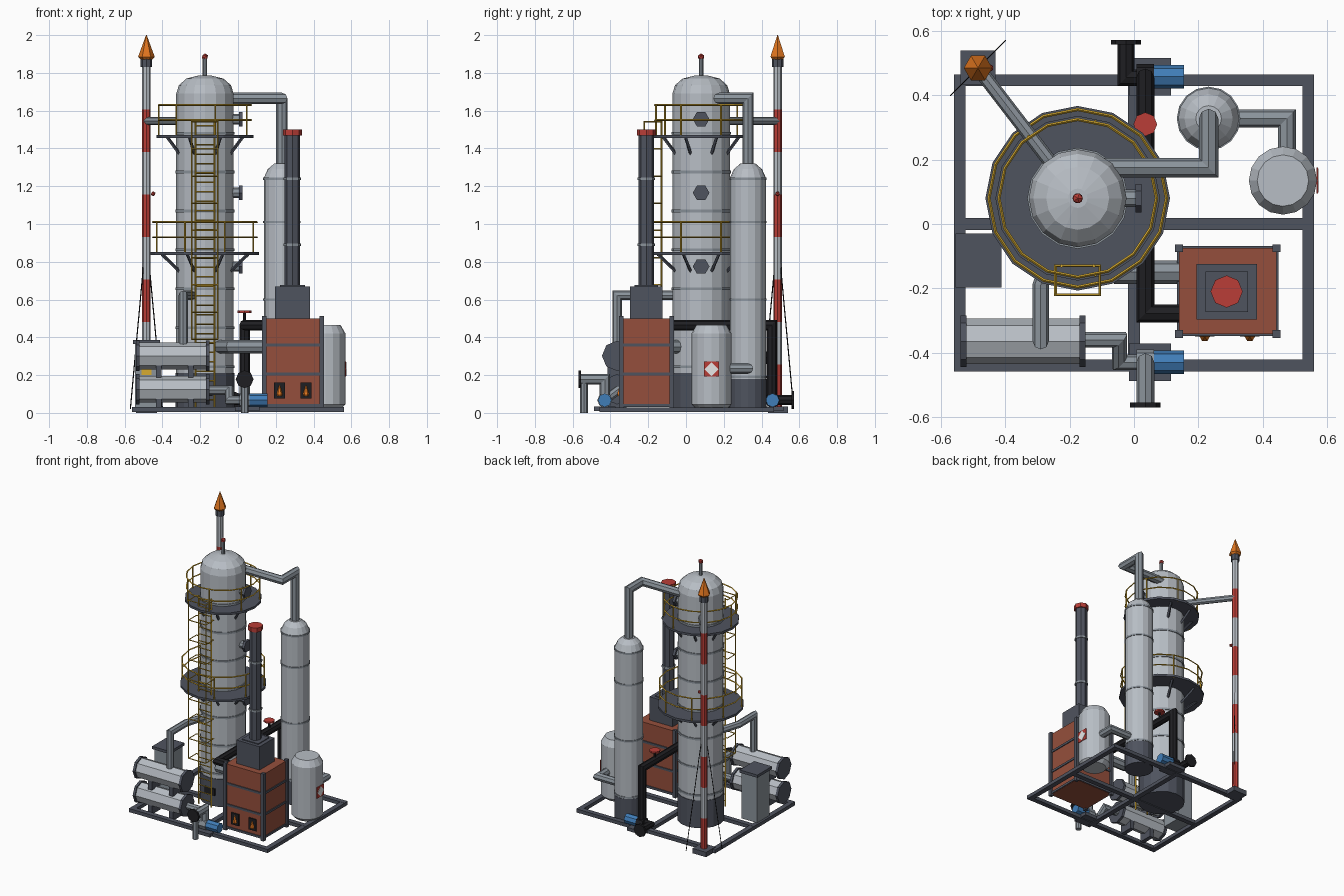
import bpy, bmesh
from math import sin, cos, pi, radians
from mathutils import Vector, Matrix

cube = bpy.data.objects.get("Cube")
if cube:
    bpy.data.objects.remove(cube, do_unlink=True)


def material(name, *rgb):
    lin = [(c / 255) ** 2.2 for c in rgb] + [1]
    m = bpy.data.materials.new(name)
    m.use_nodes = True
    m.diffuse_color = lin
    m.node_tree.nodes["Principled BSDF"].inputs["Base Color"].default_value = lin
    return m


SHELL = material("pale grey shell", 182, 188, 195)
PIPE = material("pipe grey", 138, 146, 154)
SLATE = material("slate steel", 80, 84, 95)
BLACK = material("black iron", 36, 36, 39)
BRICK = material("brick brown", 148, 80, 62)
RED = material("signal red", 184, 64, 58)
BLUE = material("motor blue", 66, 124, 182)
YELLOW = material("safety yellow", 214, 170, 52)
ORANGE = material("flame orange", 222, 116, 36)
WHITE = material("sign white", 232, 232, 232)


def finish(bm, name, mat):
    bmesh.ops.recalc_face_normals(bm, faces=bm.faces)
    me = bpy.data.meshes.new(name)
    bm.to_mesh(me)
    bm.free()
    me.materials.append(mat)
    ob = bpy.data.objects.new(name, me)
    bpy.context.collection.objects.link(ob)
    return ob


def skin(name, rings, mat):
    """Bridge equal-sized rings of points and cap both ends."""
    bm = bmesh.new()
    vs = [[bm.verts.new(p) for p in ring] for ring in rings]
    n = len(vs[0])
    for a, b in zip(vs, vs[1:]):
        for i in range(n):
            bm.faces.new((a[i], a[(i + 1) % n], b[(i + 1) % n], b[i]))
    bm.faces.new(vs[0])
    bm.faces.new(vs[-1])
    return finish(bm, name, mat)


def lathe(name, x, y, profile, mat, n=16):
    return skin(name, [[(x + r * cos(2 * pi * i / n), y + r * sin(2 * pi * i / n), z)
                        for i in range(n)] for r, z in profile], mat)


def pipe(name, path, r, mat, n=8):
    """Sweep a polygon along a path with mitred corners."""
    pts = [Vector(p) for p in path]
    dirs = [(b - a).normalized() for a, b in zip(pts, pts[1:])]
    up = Vector((0, 0, 1)) if abs(dirs[0].z) < 0.9 else Vector((1, 0, 0))
    u = dirs[0].cross(up).normalized()
    v = dirs[0].cross(u)
    ring = [pts[0] + r * (u * cos(2 * pi * i / n) + v * sin(2 * pi * i / n)) for i in range(n)]
    rings = [ring]
    for k, d in enumerate(dirs):
        normal = d + dirs[min(k + 1, len(dirs) - 1)]
        ring = [p + d * ((pts[k + 1] - p).dot(normal) / d.dot(normal)) for p in ring]
        rings.append(ring)
    return skin(name, rings, mat)


def box(name, x0, x1, y0, y1, z0, z1, mat):
    return skin(name, [[(x0, y0, z), (x1, y0, z), (x1, y1, z), (x0, y1, z)] for z in (z0, z1)], mat)


def hoop(name, x, y, z, r, thick, mat, n=16):
    bpy.ops.mesh.primitive_torus_add(major_segments=n, minor_segments=4, location=(x, y, z),
                                     major_radius=r, minor_radius=thick)
    bpy.context.object.name = name
    bpy.context.object.data.materials.append(mat)


def ball(name, loc, r, mat):
    bm = bmesh.new()
    bmesh.ops.create_icosphere(bm, subdivisions=1, radius=r, matrix=Matrix.Translation(loc))
    finish(bm, name, mat)


# Skid frame
for y in (-0.44, 0.0, 0.447):
    box("frame_long_beam", -0.56, 0.56, y - 0.018, y + 0.018, 0.005, 0.03, SLATE)
for x in (-0.542, 0, 0.542):
    box("frame_cross_beam", x - 0.018, x + 0.018, -0.458, 0.465, 0.004, 0.029, SLATE)

# Main column
CX, CY = -0.175, 0.08
lathe("column_skirt", CX, CY, [(0.156, 0.01), (0.156, 0.21)], SLATE)
lathe("column_shell", CX, CY, [(0.152, 0.21), (0.152, 1.69), (0.138, 1.735), (0.098, 1.77),
                               (0.03, 1.787)], SHELL)
for k in range(7):
    z = 0.245 + k * 0.206
    lathe("column_ring", CX, CY, [(0.157, z - 0.007), (0.157, z + 0.007)], PIPE)
box("skirt_opening", CX - 0.04, CX + 0.04, CY - 0.16, CY - 0.14, 0.09, 0.14, BLACK)
pipe("top_vent", [(CX, CY, 1.77), (CX, CY, 1.875)], 0.012, PIPE)
ball("top_lamp", (CX, CY, 1.885), 0.018, RED)
for z in (0.775, 1.165, 1.555):
    pipe("manway_neck", [(CX + 0.14, CY, z), (0.01, CY, z)], 0.027, PIPE)
    pipe("manway_flange", [(0.005, CY, z), (0.024, CY, z)], 0.044, SLATE, 6)

# Platforms with brackets and railings
for z, r, posts, start in ((0.835, 0.287, 8, 22.5), (1.455, 0.256, 7, 180)):
    lathe("platform", CX, CY, [(r, z), (r, z + 0.016)], SLATE)
    for k in range(8):
        a = radians(22.5 + 45 * k)
        c, s = cos(a), sin(a)
        pipe("platform_bracket", [(CX + 0.14 * c, CY + 0.14 * s, z - 0.09),
                                  (CX + (r - 0.04) * c, CY + (r - 0.04) * s, z + 0.005)], 0.009, SLATE, 4)
    rr = r - 0.011
    for k in range(posts):
        a = radians(start) + 2 * pi * k / posts
        x, y = CX + rr * cos(a), CY + rr * sin(a)
        pipe("rail_post", [(x, y, z), (x, y, z + 0.175)], 0.005, YELLOW, 6)
    for h in (0.095, 0.175):
        hoop("guard_rail", CX, CY, z + h, rr, 0.005, YELLOW)

# Caged ladder
LY = -0.13
for dx in (-0.05, 0.05):
    pipe("ladder_stile", [(CX + dx, LY, 0.03), (CX + dx, LY, 1.55)], 0.006, YELLOW, 4)
for k in range(30):
    z = 0.07 + k * 0.05
    pipe("ladder_rung", [(CX - 0.05, LY, z), (CX + 0.05, LY, z)], 0.004, YELLOW, 4)
for k in range(9):
    z = 0.39 + k * 0.144
    pipe("cage_hoop", [(CX - 0.05, LY, z), (CX - 0.069, LY, z), (CX - 0.069, -0.22, z),
                       (CX + 0.069, -0.22, z), (CX + 0.069, LY, z), (CX + 0.05, LY, z)], 0.004, YELLOW, 4)
for dx in (-0.069, 0.069):
    pipe("cage_bar", [(CX + dx, -0.22, 0.39), (CX + dx, -0.22, 1.545)], 0.004, YELLOW, 4)

# Second column and overhead line
SX, SY = 0.232, 0.328
lathe("slim_column_skirt", SX, SY, [(0.097, 0.01), (0.097, 0.18)], SLATE)
lathe("slim_column_shell", SX, SY, [(0.095, 0.18), (0.095, 1.245), (0.075, 1.29), (0.04, 1.32)], SHELL)
for z in (0.19, 0.6, 1.01, 1.24):
    lathe("slim_column_ring", SX, SY, [(0.099, z - 0.006), (0.099, z + 0.006)], PIPE)
pipe("overhead_line", [(-0.14, 0.175, 1.665), (SX, 0.175, 1.665), (SX, SY, 1.665), (SX, SY, 1.3)], 0.03, PIPE)

# Drum with warning placard
DX, DY = 0.463, 0.135
lathe("drum_shell", DX, DY, [(0.08, 0.02), (0.106, 0.045), (0.106, 0.42), (0.08, 0.465)], SHELL)
pipe("drum_line", [(SX, SY, 0.235), (0.475, SY, 0.235), (0.475, 0.2, 0.235)], 0.028, PIPE)
box("placard", DX + 0.104, DX + 0.109, DY - 0.04, DY + 0.04, 0.192, 0.272, RED)
skin("placard_diamond", [[(DX + d, DY + 0.037 * cos(k * pi / 2), 0.232 + 0.037 * sin(k * pi / 2))
                          for k in range(4)] for d in (0.105, 0.111)], WHITE)

# Fired heater
box("heater_body", 0.14, 0.443, -0.342, -0.075, 0.03, 0.5, BRICK)
for x in (0.14, 0.443):
    for y in (-0.342, -0.075):
        box("heater_post", x - 0.012, x + 0.012, y - 0.012, y + 0.012, 0.02, 0.512, SLATE)
for z in (0.04, 0.205, 0.36):
    box("heater_band", 0.134, 0.449, -0.348, -0.069, z - 0.008, z + 0.008, SLATE)
for x in (0.22, 0.36):
    box("burner_door", x - 0.03, x + 0.03, -0.35, -0.34, 0.075, 0.16, BLACK)
    lathe("burner_flame", x, -0.35, [(0.012, 0.09), (0.016, 0.1), (0.002, 0.145)], ORANGE, 6)
box("heater_hood", 0.195, 0.382, -0.297, -0.125, 0.5, 0.67, SLATE)
box("hood_cap", 0.222, 0.355, -0.273, -0.148, 0.66, 0.676, SLATE)
HX, HY = 0.288, -0.21
lathe("heater_stack", HX, HY, [(0.041, 0.66), (0.041, 1.47)], SLATE, 8)
for z in (0.89, 1.24):
    lathe("stack_ring", HX, HY, [(0.046, z - 0.007), (0.046, z + 0.007)], PIPE, 8)
lathe("stack_cap", HX, HY, [(0.05, 1.468), (0.05, 1.5)], RED, 8)
pipe("transfer_line", [(0.16, -0.15, 0.35), (-0.04, -0.15, 0.35), (-0.12, 0, 0.35)], 0.036, PIPE)

# Black feed line with valve
pipe("feed_line", [(0.035, 0.455, 0.06), (0.035, 0.455, 0.465), (0.035, -0.278, 0.465),
                   (0.15, -0.278, 0.465)], 0.028, BLACK)
pipe("valve_stem", [(0.035, 0.31, 0.46), (0.035, 0.31, 0.54)], 0.008, BLACK)
lathe("valve_wheel", 0.035, 0.31, [(0.037, 0.53), (0.037, 0.542)], RED, 8)

# Pumps and their nozzles
for y in (-0.43, 0.458):
    box("pump_base", -0.015, 0.115, y - 0.058, y + 0.058, 0.01, 0.034, SLATE)
    pipe("pump_motor", [(0.062, y, 0.067), (0.156, y, 0.067)], 0.036, BLUE)
    pipe("pump_casing", [(0.008, y, 0.067), (0.062, y, 0.067)], 0.04, BLACK if y > 0 else PIPE)
pipe("inlet_pipe", [(0.03, 0.455, 0.068), (-0.025, 0.455, 0.068), (-0.025, 0.56, 0.068)], 0.026, BLACK)
pipe("inlet_flange", [(-0.025, 0.558, 0.068), (-0.025, 0.572, 0.068)], 0.047, BLACK)
pipe("outlet_pipe", [(0.035, -0.43, 0.06), (0.035, -0.43, 0.178), (0.035, -0.56, 0.178)], 0.028, PIPE)
pipe("outlet_flange", [(0.035, -0.555, 0.178), (0.035, -0.57, 0.178)], 0.047, BLACK)
pipe("outlet_support", [(0.035, -0.54, 0), (0.035, -0.54, 0.17)], 0.02, PIPE)

# Stacked heat exchangers
EY = -0.365
for z in (0.125, 0.302):
    pipe("exchanger_shell", [(-0.53, EY, z), (-0.155, EY, z)], 0.071, SHELL)
    for x in (-0.53, -0.16):
        pipe("exchanger_flange", [(x - 0.009, EY, z), (x + 0.009, EY, z)], 0.08, SLATE)
    for x in (-0.42, -0.25):
        box("exchanger_saddle", x - 0.015, x + 0.015, EY - 0.05, EY + 0.05, z - 0.115, z - 0.05, SLATE)
pipe("exchanger_riser", [(-0.29, EY, 0.34), (-0.29, EY, 0.622), (-0.29, -0.19, 0.622),
                         (-0.23, 0, 0.622)], 0.025, PIPE)
pipe("exchanger_outlet", [(-0.17, -0.36, 0.12), (-0.045, -0.36, 0.12), (-0.045, -0.43, 0.068),
                          (0.03, -0.43, 0.068)], 0.024, PIPE)

# Control cabinet
box("cabinet_body", -0.545, -0.42, -0.185, -0.04, 0.03, 0.37, PIPE)
box("cabinet_roof", -0.555, -0.412, -0.197, -0.03, 0.365, 0.385, SLATE)
box("cabinet_sign", -0.512, -0.457, -0.19, -0.184, 0.2, 0.25, YELLOW)

# Flare stack
FX, FY = -0.485, 0.485
box("flare_base", FX - 0.055, FX + 0.055, FY - 0.052, FY + 0.055, 0.0, 0.035, SLATE)
for k in range(8):
    z = 0.03 + k * 0.225
    lathe("flare_section", FX, FY, [(0.023, z), (0.023, z + 0.225)], SHELL if k % 2 else RED, 8)
lathe("flare_tip", FX, FY, [(0.03, 1.83), (0.03, 1.885)], SLATE, 8)
lathe("flare_flame", FX, FY, [(0.03, 1.87), (0.044, 1.885), (0.002, 2.0)], ORANGE, 6)
ball("flare_lamp", (FX + 0.036, FY, 1.16), 0.013, RED)
for s in (-1, 1):
    pipe("guy_wire", [(FX, FY, 0.95), (FX + s * 0.085, FY + s * 0.085, 0.02)], 0.003, BLACK, 4)
pipe("flare_line", [(CX - 0.06, CY + 0.08, 1.545), (FX, FY, 1.545)], 0.022, PIPE)
